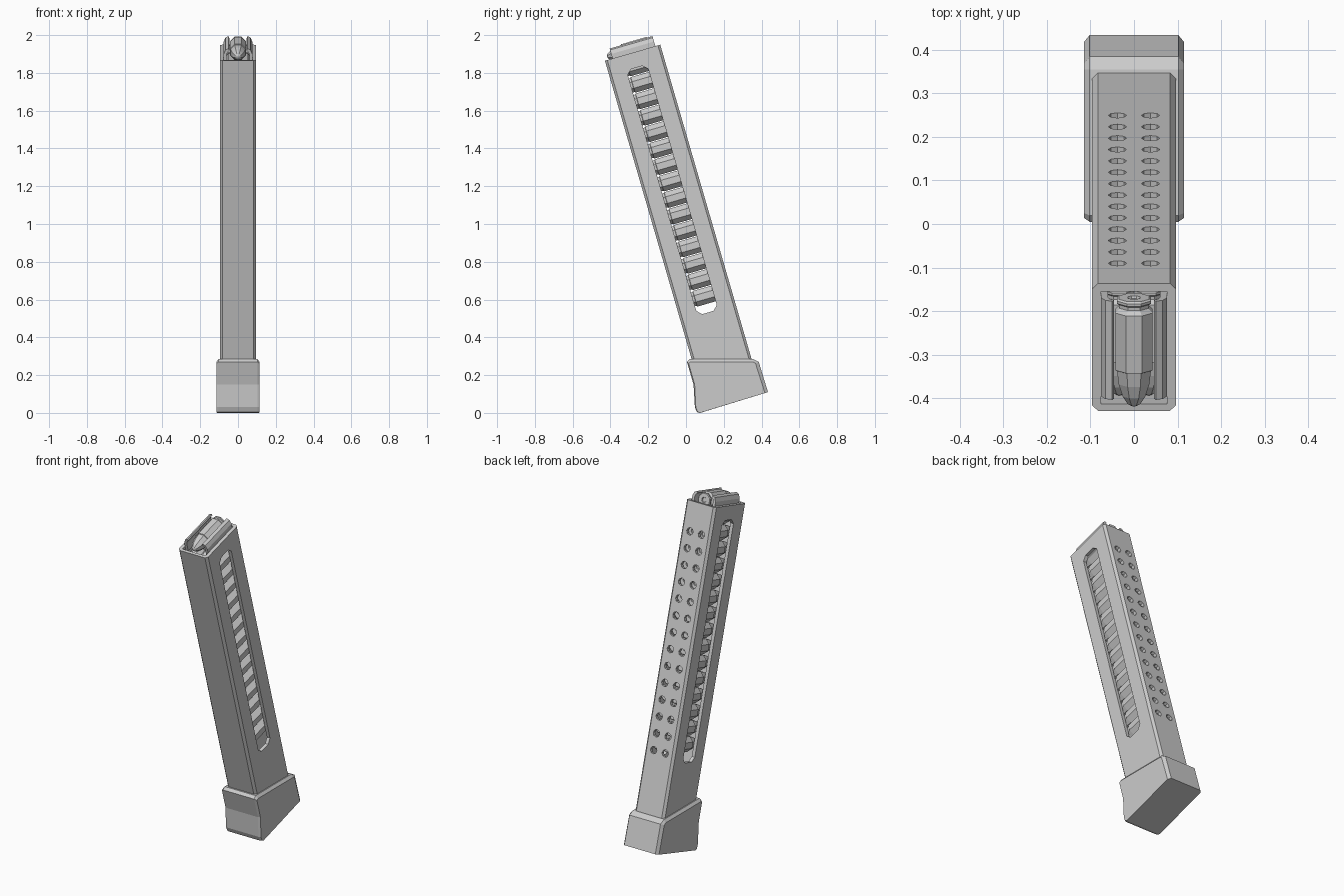
import bpy, bmesh, math

if "Cube" in bpy.data.objects:
    bpy.data.objects.remove(bpy.data.objects["Cube"])

TILT = math.radians(16.2)   # magazine leans: local x = width, y = depth, z = length


def make(name, loops, tilted=True, close=True):
    """Loft a list of equal-length vertex loops and cap both ends."""
    bm = bmesh.new()
    rows = [[bm.verts.new(p) for p in loop] for loop in loops]
    n = len(rows[0])
    for a, b in zip(rows, rows[1:]):
        for i in range(n):
            j = (i + 1) % n
            bm.faces.new((a[i], a[j], b[j], b[i]))
    bm.faces.new(rows[0])
    bm.faces.new(rows[-1])
    bmesh.ops.recalc_face_normals(bm, faces=bm.faces)
    return add(name, bm, tilted)


def add(name, bm, tilted=True):
    me = bpy.data.meshes.new(name)
    bm.to_mesh(me)
    bm.free()
    ob = bpy.data.objects.new(name, me)
    bpy.context.collection.objects.link(ob)
    if tilted:
        ob.rotation_euler.x = TILT
    return ob


def chamfered(w0, w1, h0, h1, c):
    return [(w0 + c, h0), (w1 - c, h0), (w1, h0 + c), (w1, h1 - c),
            (w1 - c, h1), (w0 + c, h1), (w0, h1 - c), (w0, h0 + c)]


def cut(target, cutter):
    m = target.modifiers.new(cutter.name, 'BOOLEAN')
    m.operation = 'DIFFERENCE'
    m.solver = 'EXACT'
    m.object = cutter
    cutter.hide_render = True
    cutter.hide_set(True)


# Hollow tube body with chamfered corners
outer = chamfered(-0.096, 0.096, 0.108, 0.413, 0.013)
body = make("magazine_body", [[(x, y, z) for x, y in outer] for z in (0.12, 1.91)])

inner = [(-0.076, 0.124), (0.076, 0.124), (0.076, 0.394), (-0.076, 0.394)]
cavity = make("cavity_cutter", [[(x, y, z) for x, y in inner] for z in (0.2, 2.0)])

# Side viewing slots
slot = chamfered(0.203, 0.316, 0.478, 1.829, 0.025)
window = make("window_cutter", [[(x, y, z) for y, z in slot] for x in (-0.2, 0.2)])

# Two columns of round holes in the back
bm = bmesh.new()
for side in (-1, 1):
    for i in range(14):
        zc = 0.527 + i * 0.0937
        rings = [[bm.verts.new((side * 0.038 + 0.021 * math.cos(k * math.pi / 4), y,
                                zc + 0.021 * math.sin(k * math.pi / 4)))
                  for k in range(8)] for y in (0.388, 0.44)]
        for k in range(8):
            j = (k + 1) % 8
            bm.faces.new((rings[0][k], rings[0][j], rings[1][j], rings[1][k]))
        bm.faces.new(rings[0])
        bm.faces.new(rings[1])
bmesh.ops.recalc_face_normals(bm, faces=bm.faces)
holes = add("hole_cutter", bm)

for c in (cavity, window, holes):
    cut(body, c)

# Base pad: side profile (y, z) with a smaller copy on the outer sides
full = [(0.005, 0.27), (0.02, 0.285), (0.355, 0.285), (0.385, 0.27),
        (0.434, 0.11), (0.075, 0.0), (0.058, 0.004), (0.047, 0.03), (0.04, 0.15)]
edge = [(0.014, 0.262), (0.025, 0.27), (0.355, 0.27), (0.368, 0.262),
        (0.418, 0.105), (0.077, 0.001), (0.062, 0.005), (0.052, 0.03), (0.046, 0.15)]
make("base_pad", [[(x, y, z) for y, z in prof] for x, prof in
                  ((-0.115, edge), (-0.102, full), (0.102, full), (0.115, edge))], tilted=False)

# Feed lips curling over the top round
lip = [(0.076, 1.88), (0.076, 1.935), (0.066, 1.957), (0.05, 1.965),
       (0.046, 1.955), (0.056, 1.945), (0.06, 1.93), (0.06, 1.88)]
for side, label in ((-1, "left"), (1, "right")):
    make("feed_lip_" + label, [[(side * x, y, z) for x, z in lip] for y in (0.15, 0.386)])

# Cartridge: lathe profile (radius, depth) from primer to nose
shell = [(0.012, 0.378), (0.014, 0.384), (0.035, 0.384), (0.039, 0.38), (0.039, 0.374),
         (0.033, 0.370), (0.033, 0.362), (0.043, 0.352), (0.043, 0.215),
         (0.039, 0.213), (0.035, 0.18), (0.026, 0.15), (0.014, 0.13), (0.005, 0.125)]


def cartridge(name, xc, zc):
    angles = [math.pi / 8 + k * math.pi / 4 for k in range(8)]
    k8 = 1 / math.cos(math.pi / 8)
    return make(name, [[(xc + r * k8 * math.cos(a), y, zc + r * k8 * math.sin(a))
                        for a in angles] for r, y in shell])


cartridge("top_cartridge", 0, 1.927)
for i in range(1, 16):
    for side, label in ((-1, "left"), (1, "right")):
        cartridge(f"cartridge_{label}_{i}", side * 0.034, 1.927 - i * 0.0907)
